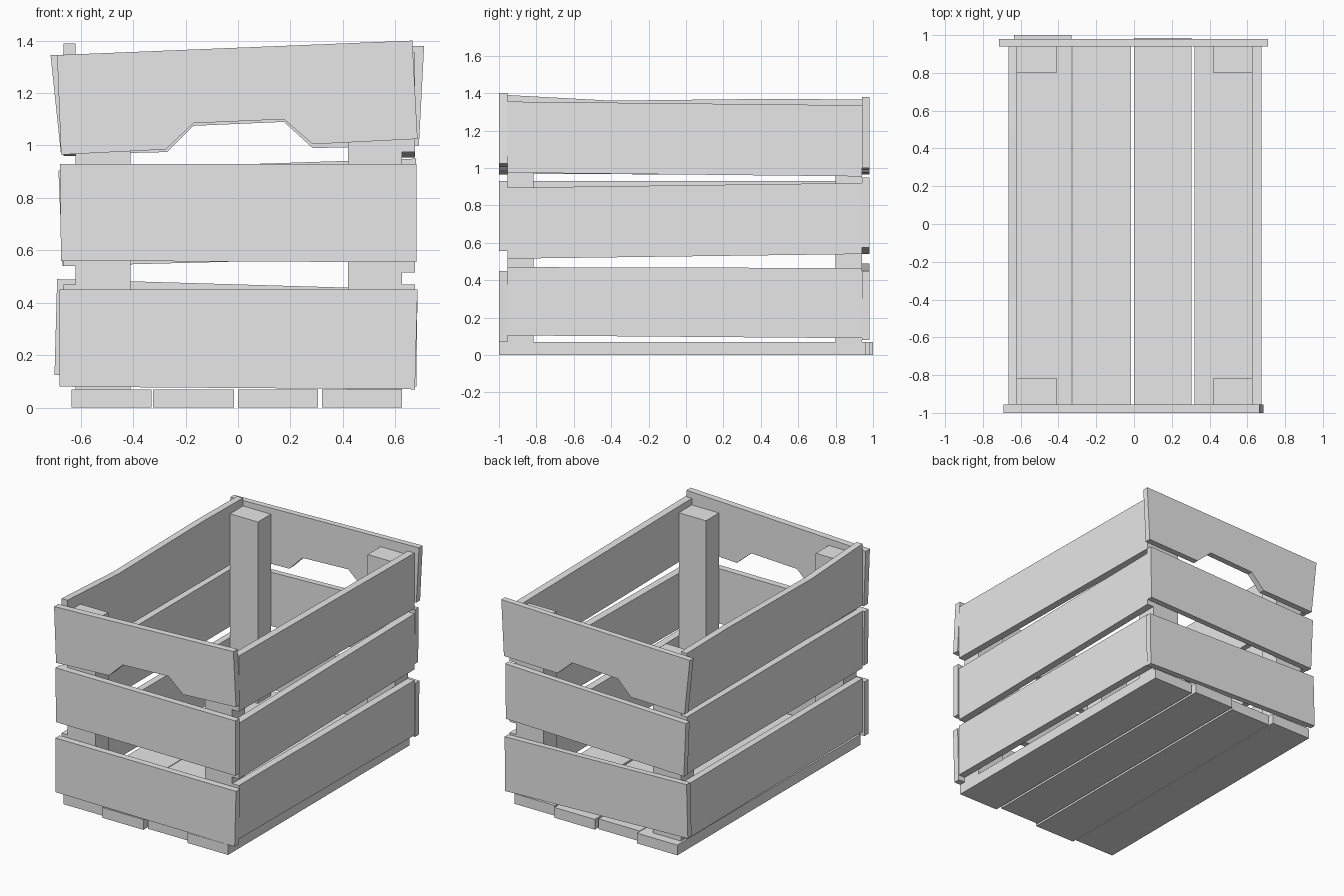
import bpy
import bmesh

cube = bpy.data.objects.get("Cube")
if cube:
    bpy.data.objects.remove(cube, do_unlink=True)

wood = bpy.data.materials.new("plain grey")
wood.use_nodes = True
grey = (0.8, 0.8, 0.8, 1)
wood.diffuse_color = grey
wood.node_tree.nodes["Principled BSDF"].inputs["Base Color"].default_value = grey


def board(name, outline, axis, start, end):
    """Extrude a flat outline from start to end along an axis."""
    bm = bmesh.new()

    def place(p, d):
        return {"x": (d, p[0], p[1]), "y": (p[0], d, p[1]), "z": (p[0], p[1], d)}[axis]

    face = bm.faces.new([bm.verts.new(place(p, start)) for p in outline])
    moved = bmesh.ops.extrude_face_region(bm, geom=[face])["geom"]
    offset = place((0, 0), end - start)
    bmesh.ops.translate(bm, vec=offset,
                        verts=[v for v in moved if isinstance(v, bmesh.types.BMVert)])
    bmesh.ops.recalc_face_normals(bm, faces=bm.faces)
    mesh = bpy.data.meshes.new(name)
    bm.to_mesh(mesh)
    bm.free()
    mesh.materials.append(wood)
    obj = bpy.data.objects.new(name, mesh)
    bpy.context.collection.objects.link(obj)


def rect(a0, a1, b0, b1):
    return [(a0, b0), (a1, b0), (a1, b1), (a0, b1)]


# Floor boards, unevenly trimmed at the ends
floor = [(-0.635, -0.33, -0.975, 1.0), (-0.325, -0.015, -1.0, 0.965),
         (0.0, 0.305, -0.97, 0.985), (0.32, 0.625, -1.0, 0.96)]
for i, edges in enumerate(floor):
    board(f"floor_board_{i + 1}", rect(*edges), "z", 0, 0.07)

# Corner posts
for side, x0, x1 in (("right", -0.62, -0.41), ("left", 0.42, 0.625)):
    for end, y0, y1 in (("front", -0.955, -0.815), ("back", 0.80, 0.94)):
        board(f"{end}_{side}_post", rect(x0, x1, y0, y1), "z", 0.07, 1.31)

# End slats, with a hand hold cut into the lower edge of the top ones
front = {
    "bottom": [(-0.68, 0.08), (0.675, 0.07), (0.685, 0.45), (-0.68, 0.45)],
    "middle": [(-0.675, 0.56), (0.68, 0.555), (0.68, 0.93), (-0.68, 0.93)],
    "top": [(-0.675, 0.965), (-0.275, 0.985), (-0.17, 1.085), (0.175, 1.10),
            (0.285, 1.005), (0.685, 1.025), (0.665, 1.40), (-0.69, 1.345)],
}
back = {
    "bottom": [(-0.70, 0.125), (0.68, 0.08), (0.685, 0.45), (-0.69, 0.49)],
    "middle": [(-0.67, 0.54), (0.675, 0.575), (0.68, 0.95), (-0.685, 0.905)],
    "top": [(-0.675, 0.965), (-0.27, 0.975), (-0.17, 1.075), (0.175, 1.09),
            (0.285, 0.99), (0.69, 1.0), (0.71, 1.38), (-0.715, 1.345)],
}
for level in front:
    board(f"front_{level}_slat", front[level], "y", -1.0, -0.955)
    board(f"back_{level}_slat", back[level], "y", 0.94, 0.98)

# Side slats: lower edge front and back, then upper edge from back to front
F, B = -0.955, 0.94
left = {
    "bottom": [(F, 0.105), (B, 0.09), (B, 0.465), (F, 0.47)],
    "middle": [(F, 0.515), (B, 0.54), (B, 0.92), (F, 0.895)],
    "top": [(F, 0.975), (B, 0.955), (B, 1.335), (F, 1.355)],
}
right = {
    "bottom": [(F, 0.105), (B, 0.095), (B, 0.465), (F, 0.47)],
    "middle": [(F, 0.54), (B, 0.54), (B, 0.93), (F, 0.93)],
    "top": [(F, 0.97), (B, 0.96), (B, 1.365), (0.5, 1.37), (-0.4, 1.36), (F, 1.39)],
}
for level in left:
    board(f"left_{level}_slat", left[level], "x", 0.625, 0.675)
    board(f"right_{level}_slat", right[level], "x", -0.665, -0.62)
